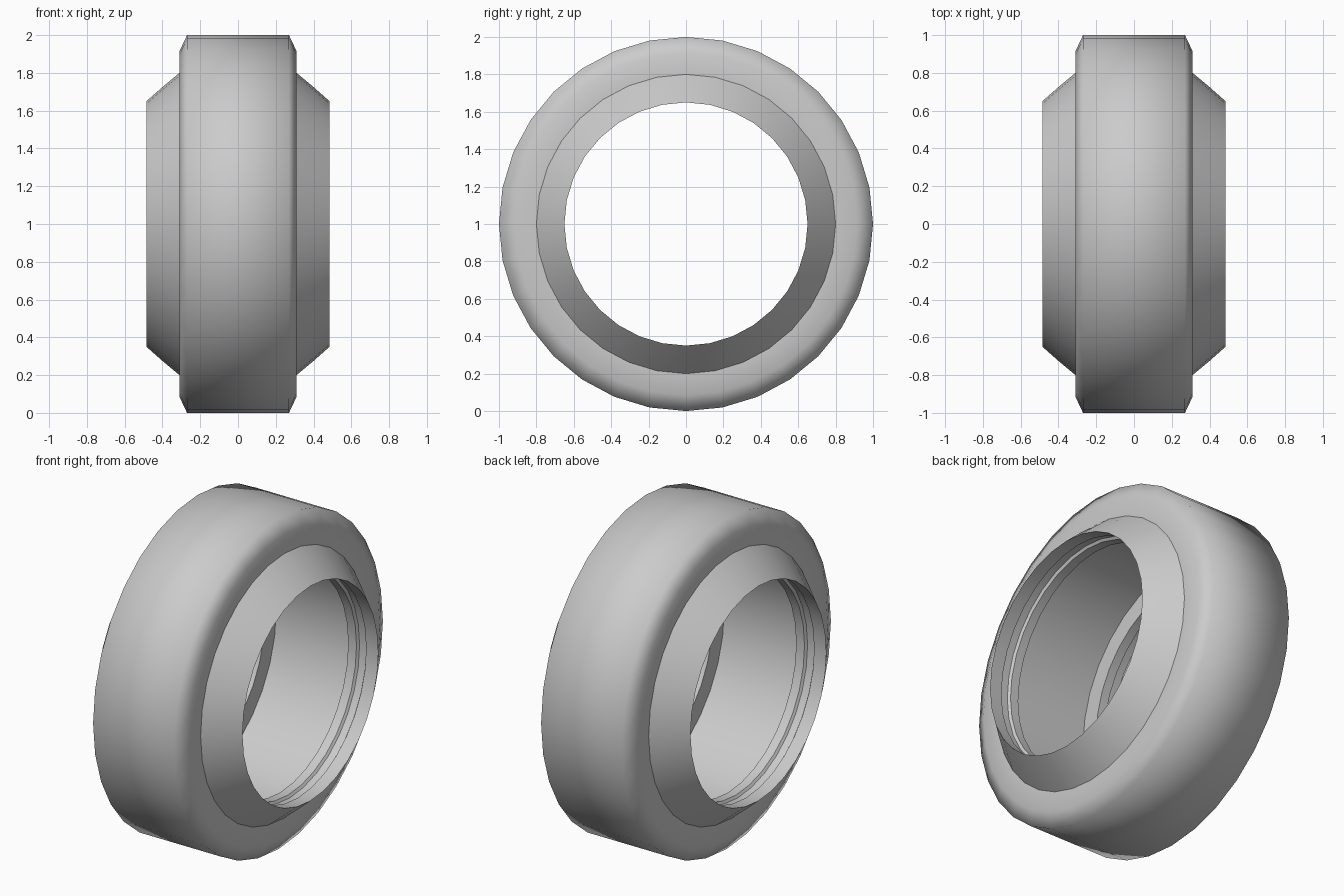
import bpy, bmesh, math

if "Cube" in bpy.data.objects:
    bpy.data.objects.remove(bpy.data.objects["Cube"])

SIDES = 32
CENTRE_Z = 1.0


def mirrored(half):
    """Extend a +x half profile (x, radius) to the -x side."""
    return half + [(-x, r) for x, r in reversed(half)]


def lathe(name, profile, angle):
    """Spin an (x, radius) profile around the x axis."""
    bm = bmesh.new()
    rings = []
    for x, r in profile:
        rings.append([bm.verts.new((x, r * math.sin(2 * math.pi * i / SIDES),
                                    CENTRE_Z + r * math.cos(2 * math.pi * i / SIDES)))
                      for i in range(SIDES)])
    for a, b in zip(rings, rings[1:]):
        for i in range(SIDES):
            j = (i + 1) % SIDES
            bm.faces.new((a[i], a[j], b[j], b[i]))
    # profiles run from -x to +x on the tyre and from +x to -x on the rim
    if profile[0][0] < 0:
        bmesh.ops.reverse_faces(bm, faces=bm.faces[:])
    mesh = bpy.data.meshes.new(name)
    bm.to_mesh(mesh)
    bm.free()
    ob = bpy.data.objects.new(name, mesh)
    bpy.context.collection.objects.link(ob)
    bpy.ops.object.select_all(action='DESELECT')
    ob.select_set(True)
    bpy.context.view_layer.objects.active = ob
    bpy.ops.object.shade_smooth_by_angle(angle=math.radians(angle))
    return ob


# Tyre: side walls, chamfered shoulders and flat tread
lathe("tyre", mirrored([(-0.31, 0.80), (-0.31, 0.915), (-0.27, 1.0)]), 75)

# Rim: outer cones, grooved inner lips, inner walls and a wide inner barrel
lathe("rim", mirrored([(0.31, 0.80), (0.40, 0.725), (0.485, 0.65),
                       (0.40, 0.655), (0.39, 0.67), (0.345, 0.67),
                       (0.335, 0.655), (0.28, 0.655), (0.29, 0.78)]), 35)
